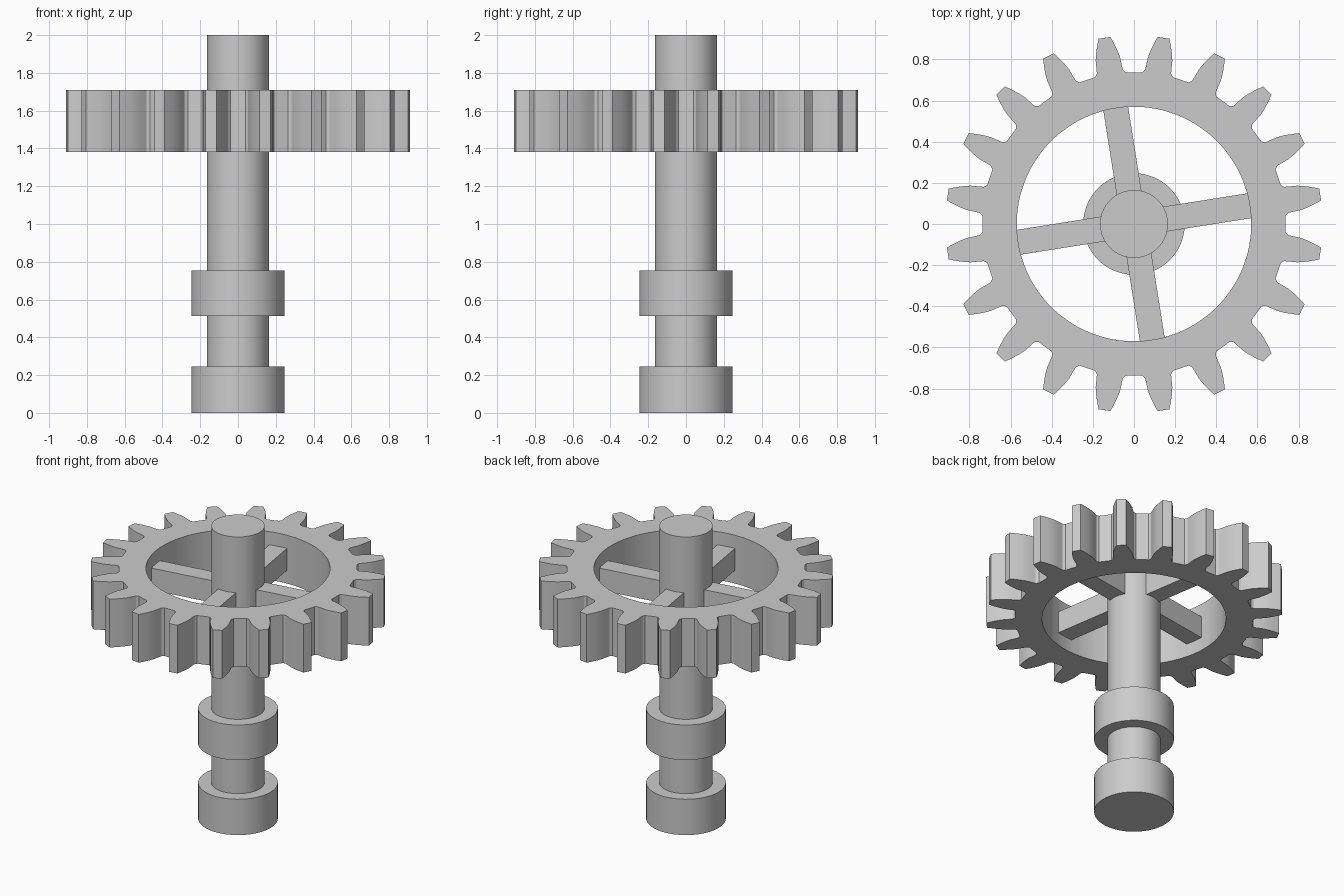
import bpy, bmesh, math
from mathutils import Matrix, Vector

cube = bpy.data.objects.get("Cube")
if cube:
    bpy.data.objects.remove(cube, do_unlink=True)

grey = bpy.data.materials.new("plain grey")
grey.use_nodes = True
grey.diffuse_color = (0.6, 0.6, 0.6, 1)
grey.node_tree.nodes["Principled BSDF"].inputs["Base Color"].default_value = (0.6, 0.6, 0.6, 1)


def finish(name, bm):
    """Turn a bmesh into a grey object, smooth except at sharp edges."""
    bmesh.ops.recalc_face_normals(bm, faces=bm.faces)
    mesh = bpy.data.meshes.new(name)
    bm.to_mesh(mesh)
    bm.free()
    mesh.materials.append(grey)
    obj = bpy.data.objects.new(name, mesh)
    bpy.context.collection.objects.link(obj)
    bpy.ops.object.select_all(action="DESELECT")
    obj.select_set(True)
    bpy.context.view_layer.objects.active = obj
    bpy.ops.object.shade_smooth_by_angle(angle=math.radians(25))
    return obj


def cylinder(name, radius, low, high):
    bm = bmesh.new()
    bmesh.ops.create_cone(bm, cap_ends=True, segments=64, radius1=radius, radius2=radius,
                          depth=high - low, matrix=Matrix.Translation((0, 0, (low + high) / 2)))
    return finish(name, bm)


# Shaft and its two collars
cylinder("shaft", 0.165, 0, 2)
cylinder("bottom_collar", 0.247, 0, 0.245)
cylinder("middle_collar", 0.247, 0.513, 0.753)

# Toothed ring: half a tooth as (radius, half width), mirrored and repeated
TEETH, BORE, LOW, HIGH = 20, 0.57, 1.38, 1.71
flank = [(0.738, 0.076), (0.752, 0.064), (0.78, 0.062), (0.815, 0.06),
         (0.85, 0.052), (0.885, 0.041), (0.917, 0.029)]
tooth = [(r, -w) for r, w in flank] + [(r, w) for r, w in reversed(flank)]

bm = bmesh.new()
outline = []
for i in range(TEETH):
    centre = (i + 0.5) * math.tau / TEETH
    for r, w in tooth:
        a = centre + math.asin(w / r)
        outline.append((r, a))

# Each outline point is joined to the bore at the same angle
rings = []
for r, a in outline:
    d = Vector((math.cos(a), math.sin(a), 0))
    rings.append([bm.verts.new(d * radius + Vector((0, 0, z)))
                  for radius, z in ((BORE, LOW), (r, LOW), (r, HIGH), (BORE, HIGH))])
for i, ring in enumerate(rings):
    nxt = rings[(i + 1) % len(rings)]
    for j in range(4):
        k = (j + 1) % 4
        bm.faces.new((ring[j], ring[k], nxt[k], nxt[j]))
finish("gear_ring", bm)

# Four spokes between the shaft and the ring
for i in range(4):
    bm = bmesh.new()
    spin = Matrix.Rotation(math.radians(9 + 90 * i), 4, "Z")
    place = Matrix.Translation((0.355, 0, 1.545))
    bmesh.ops.create_cube(bm, size=1, matrix=spin @ place @ Matrix.Diagonal((0.44, 0.122, 0.15, 1)))
    finish(f"spoke_{i + 1}", bm)
